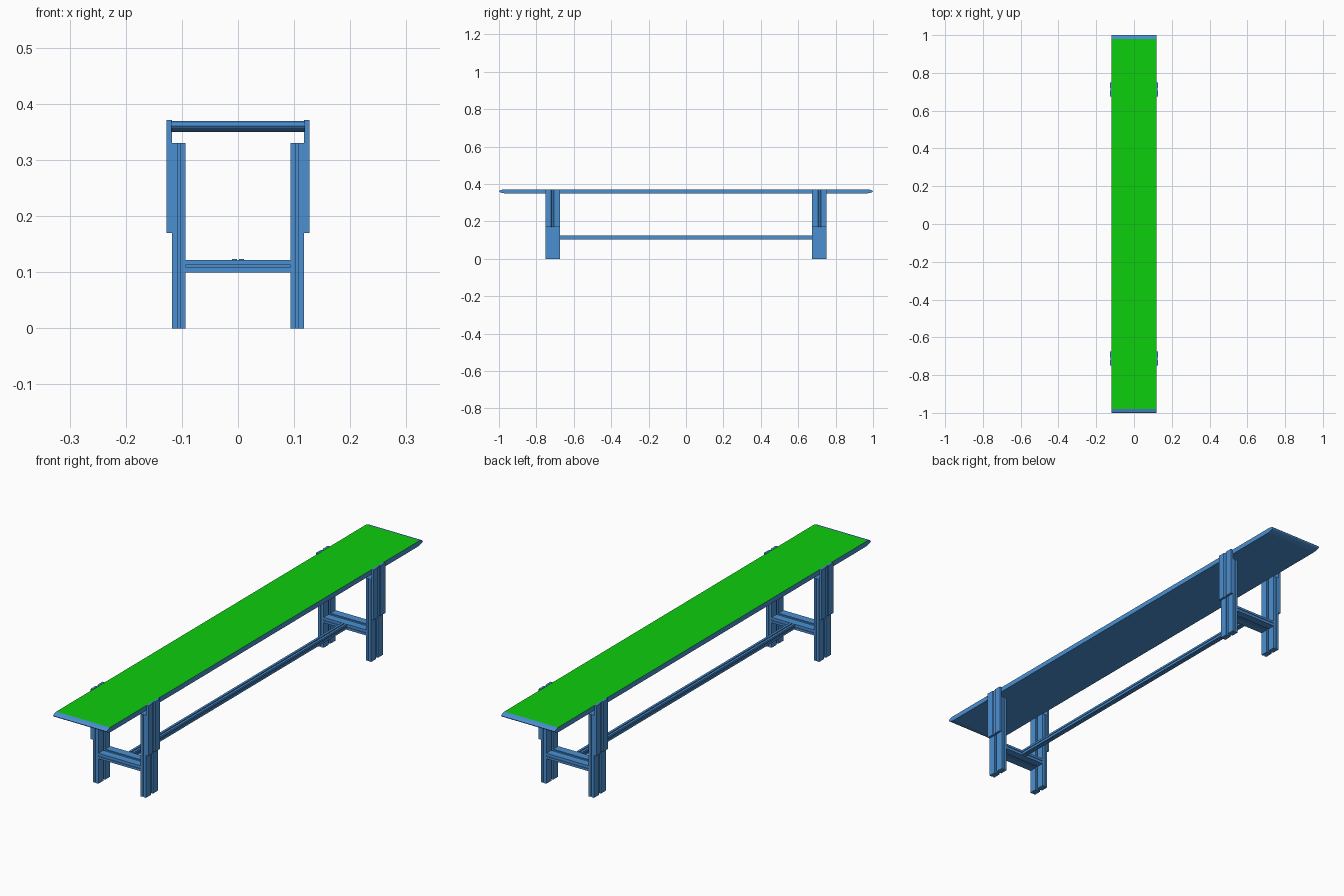
import bpy
from mathutils import Matrix, Vector

if "Cube" in bpy.data.objects:
    bpy.data.objects.remove(bpy.data.objects["Cube"])


def material(name, rgb):
    m = bpy.data.materials.new(name)
    m.diffuse_color = (*rgb, 1.0)
    m.use_nodes = True
    m.node_tree.nodes["Principled BSDF"].inputs["Base Color"].default_value = m.diffuse_color
    return m


BLUE = material("blue frame", (0.07, 0.28, 0.65))
GREEN = material("green top", (0.004, 0.62, 0.004))


def extrude(name, profile, length, origin, u, v, w):
    """Prism: profile in axes u, v; extruded along w from origin."""
    u, v, w, o = Vector(u), Vector(v), Vector(w), Vector(origin)
    if u.cross(v).dot(w) < 0:
        profile = profile[::-1]
    n = len(profile)
    verts = [o + u * a + v * b + w * d for d in (0, length) for a, b in profile]
    faces = [tuple(range(n))[::-1], tuple(range(n, 2 * n))]
    faces += [(i, (i + 1) % n, n + (i + 1) % n, n + i) for i in range(n)]
    me = bpy.data.meshes.new(name)
    me.from_pydata(verts, [], faces)
    ob = bpy.data.objects.new(name, me)
    bpy.context.collection.objects.link(ob)
    me.materials.append(BLUE)
    return ob


def grooved(a, b, ga, da, gb, db):
    """Rectangle of half sizes a, b; grooves of half width ga / depth da in the
    +-b faces and half width gb / depth db in the +-a faces (counterclockwise)."""
    quarter = [(a - db, gb), (a, gb), (a, b), (ga, b), (ga, b - da)]
    q2 = [(-x, y) for x, y in reversed(quarter)]
    q3 = [(-x, -y) for x, y in quarter]
    q4 = [(x, -y) for x, y in reversed(quarter)]
    return quarter + q2 + q3 + q4


X, Y, Z = (1, 0, 0), (0, 1, 0), (0, 0, 1)

# seat board with rounded ends and a green upper face
end = [(0.97, 0.35), (0.987, 0.353), (0.997, 0.357), (1.0, 0.361),
       (0.994, 0.366), (0.98, 0.37)]
seat = extrude("seat", end + [(-y, z) for y, z in reversed(end)], 0.238,
               (-0.119, 0, 0), Y, Z, X)
seat.data.materials.append(GREEN)
for p in seat.data.polygons:
    if p.normal.z > 0.99 and p.center.z > 0.365:
        p.material_index = 1

leg_section = grooved(0.012, 0.0375, 0.002, 0.003, 0.006, 0.007)
rail_section = grooved(0.0375, 0.011, 0.006, 0.004, 0.002, 0.003)
bar_section = grooved(0.011, 0.01, 0.002, 0.003, 0.002, 0.003)
# bracket plate with a shallow groove on its outer face
plate_section = [(0, -0.0375), (0.0095, -0.0375), (0.0095, -0.008), (0.006, -0.005),
                 (0.006, 0.005), (0.0095, 0.008), (0.0095, 0.0375), (0, 0.0375)]

for y, place in ((-0.7125, "front"), (0.7125, "back")):
    for s, side in ((-1, "left"), (1, "right")):
        extrude(f"{place}_{side}_leg", leg_section, 0.33,
                (s * 0.1055, y, 0), X, Y, Z)
        extrude(f"{place}_{side}_bracket", plate_section, 0.201,
                (s * 0.118, y, 0.17), (s, 0, 0), Y, Z)
    # cross rail between the two legs
    extrude(f"{place}_cross_rail", rail_section, 0.188,
            (-0.094, y, 0.111), Y, Z, X)

# long stretcher joining the cross rails
extrude("stretcher", bar_section, 1.35, (0, -0.675, 0.114), X, Z, Y)
